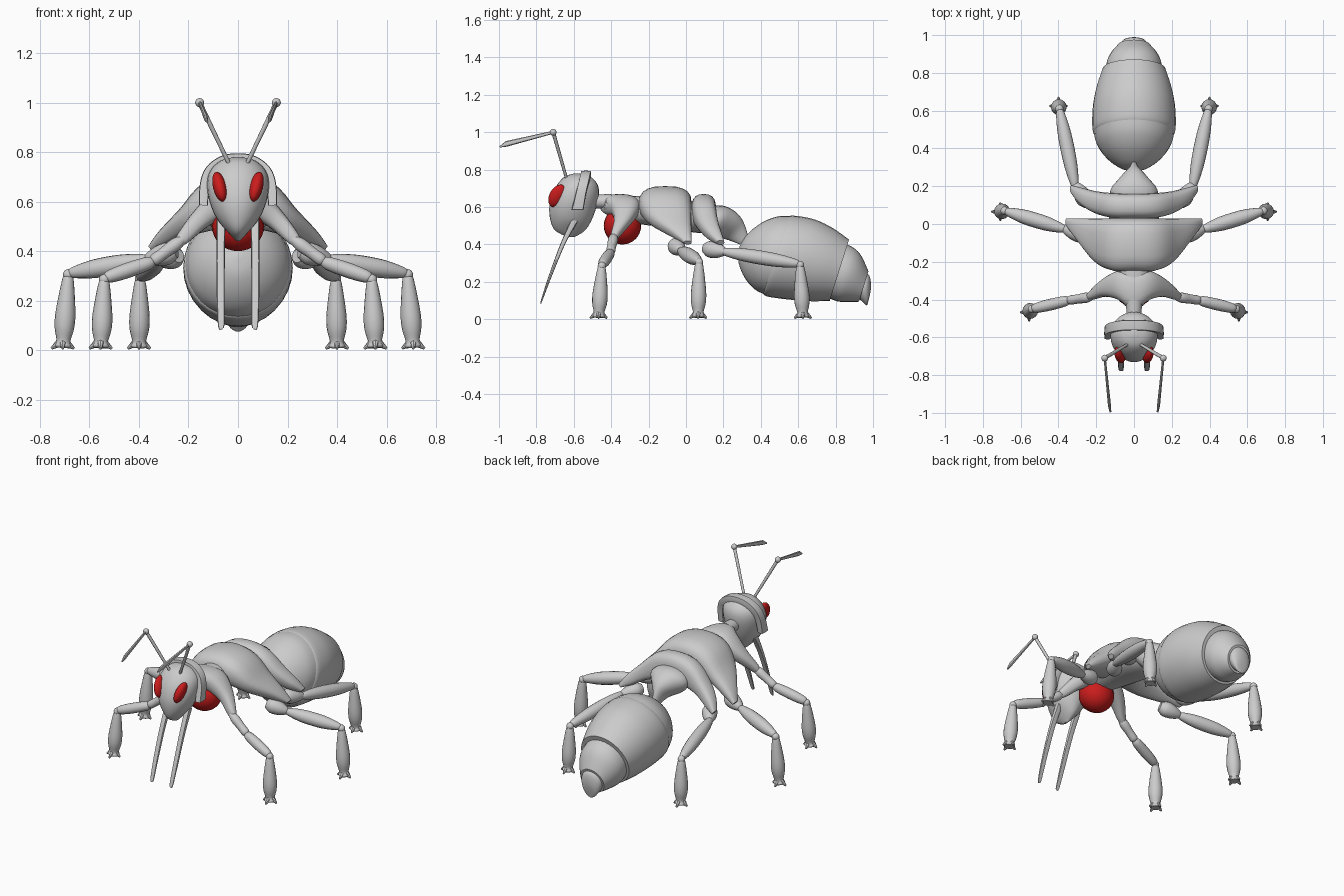
import bpy, bmesh, math
from mathutils import Vector, Matrix, Euler

cube = bpy.data.objects.get("Cube")
if cube:
    bpy.data.objects.remove(cube, do_unlink=True)


def material(name, rgb):
    m = bpy.data.materials.new(name)
    m.use_nodes = True
    m.diffuse_color = (*rgb, 1)
    m.node_tree.nodes["Principled BSDF"].inputs["Base Color"].default_value = (*rgb, 1)
    return m


GREY = material("shell grey", (0.6, 0.6, 0.6))
RED = material("deep red", (0.6, 0.012, 0.012))


def finish(name, bm, mat):
    bmesh.ops.recalc_face_normals(bm, faces=bm.faces)
    me = bpy.data.meshes.new(name)
    bm.to_mesh(me)
    bm.free()
    me.materials.append(mat)
    me.shade_smooth()
    me.set_sharp_from_angle(angle=math.radians(40))
    ob = bpy.data.objects.new(name, me)
    bpy.context.collection.objects.link(ob)
    return ob


def smooth_path(secs, steps):
    """Catmull-Rom interpolation of all section values."""
    out = []
    for i in range(len(secs) - 1):
        p0, p1 = secs[max(i - 1, 0)], secs[i]
        p2, p3 = secs[i + 1], secs[min(i + 2, len(secs) - 1)]
        for k in range(steps):
            t = k / steps
            out.append([0.5 * (2 * b + (c - a) * t + (2 * a - 5 * b + 4 * c - d) * t * t
                               + (3 * b - a - 3 * c + d) * t ** 3)
                        for a, b, c, d in zip(p0, p1, p2, p3)])
    return out + [list(secs[-1])]


def loft(name, secs, ref=(0, 0, 1), axis=None, flat=False, sides=20, power=1, steps=4, mat=GREY):
    """Skin sections (x, y, z, a, b); b runs along ref, a across it."""
    rows = smooth_path(secs, steps)
    pos = [Vector(r[:3]) for r in rows]
    ref = Vector(ref)
    bm = bmesh.new()
    rings = []
    for i, r in enumerate(rows):
        t = Vector(axis) if axis else pos[min(i + 1, len(pos) - 1)] - pos[max(i - 1, 0)]
        if flat:
            t -= ref * t.dot(ref)
        t.normalize()
        v = (ref - t * ref.dot(t)).normalized()
        u = v.cross(t)
        a, b = max(r[3], 0.002), max(r[4], 0.002)
        ring = []
        for k in range(sides):
            w = 2 * math.pi * k / sides
            c, s = math.cos(w), math.sin(w)
            c = math.copysign(abs(c) ** power, c)
            s = math.copysign(abs(s) ** power, s)
            ring.append(bm.verts.new(pos[i] + u * a * c + v * b * s))
        rings.append(ring)
    for p, q in zip(rings, rings[1:]):
        for k in range(sides):
            n = (k + 1) % sides
            bm.faces.new((p[k], p[n], q[n], q[k]))
    bm.faces.new(rings[0])
    bm.faces.new(rings[-1])
    return finish(name, bm, mat)


def arch(name, half, **kw):
    """Plate over the back, given from the ridge to the tip of one side."""
    full = [(-s[0], *s[1:]) for s in reversed(half[1:])] + half
    return loft(name, full, ref=(0, 1, 0), flat=True, **kw)


def limb(name, secs, side, **kw):
    return loft(name, [(s[0] * side, s[1], s[2], s[3], s[-1]) for s in secs], **kw)


def ball(name, loc, scale, rot=(0, 0, 0), mat=GREY):
    bm = bmesh.new()
    bmesh.ops.create_uvsphere(bm, u_segments=24, v_segments=16, radius=1,
                              matrix=Matrix.LocRotScale(Vector(loc), Euler(rot), Vector(scale)))
    return finish(name, bm, mat)


# Abdomen: overlapping round shells on a sloping axis (y, z, radius)
ABDOMEN = {
    "abdomen_front": [(.285, .385, .01), (.305, .38, .08), (.36, .37, .155), (.43, .355, .205), (.5, .34, .222)],
    "abdomen_middle": [(.47, .345, .2), (.49, .34, .224), (.56, .33, .228), (.64, .315, .222),
                       (.73, .29, .203), (.82, .262, .172)],
    "abdomen_rear": [(.78, .27, .15), (.85, .24, .15), (.9, .215, .128), (.95, .175, .085)],
    "abdomen_tip": [(.925, .19, .07), (.96, .165, .07), (.975, .12, .045), (.97, .08, .006)],
}
for part, prof in ABDOMEN.items():
    loft(part, [(0, y, z, r * .97, r) for y, z, r in prof], axis=(0, .95, -.3), sides=32)

# Waist node and stalk
loft("waist_node", [(0, .13, .54, .12, .07), (0, .18, .525, .125, .085), (0, .23, .5, .08, .08),
                    (0, .27, .465, .035, .06), (0, .31, .42, .015, .03)], sides=24)

# Thorax core, neck and three saddle plates
loft("thorax_core", [(0, -.43, .62, .05, .04), (0, -.3, .59, .085, .07), (0, -.1, .57, .12, .08),
                     (0, .08, .54, .13, .08), (0, .18, .52, .09, .06)])
loft("neck", [(0, -.52, .63, .035, .035), (0, -.4, .63, .045, .04)])
arch("front_thorax_plate", [(0, -.355, .61, .06, .105), (.07, -.325, .59, .06, .08), (.15, -.335, .53, .042, .05),
                            (.22, -.375, .455, .028, .026), (.25, -.388, .42, .012, .012)], power=.8)
arch("middle_thorax_plate", [(0, -.11, .622, .09, .14), (.1, -.11, .598, .088, .14), (.2, -.085, .53, .055, .115),
                             (.3, -.025, .455, .032, .055), (.355, .01, .41, .012, .02)], power=.75)
arch("rear_thorax_plate", [(0, .095, .585, .085, .066), (.1, .097, .565, .082, .066), (.2, .115, .51, .052, .058),
                           (.28, .15, .45, .035, .042), (.33, .185, .41, .014, .02)], power=.75)
ball("throat_sac", (0, -.34, .5), (.105, .1, .1), mat=RED)

# Head: wedge tapering to the chin, with a band over the crown
loft("head", [(0, -.615, .44, .006, .02), (0, -.62, .475, .04, .08), (0, -.615, .53, .085, .11),
              (0, -.605, .6, .115, .126), (0, -.59, .67, .125, .125), (0, -.58, .725, .112, .105),
              (0, -.58, .765, .07, .065), (0, -.58, .78, .015, .015)],
     ref=(0, 1, 0), axis=(0, 0, 1), sides=28)
arch("head_band", [(0, -.535, .775, .02, .028), (.06, -.537, .766, .02, .028), (.112, -.547, .728, .02, .028),
                   (.134, -.562, .67, .02, .028), (.14, -.58, .585, .018, .032)], sides=8, power=.3)

# Leg joints from body to knee: coxa start, coxa end, knee, foot
LEGS = {
    "front": ((.22, -.385, .45), (.35, -.405, .355), (.54, -.45, .29), (.555, -.467, 0), .027, .03),
    "middle": ((.25, -.065, .40), (.375, -.025, .365), (.685, .07, .31), (.708, .065, 0), .045, .038),
    "hind": ((.24, .1, .38), (.315, .215, .36), (.395, .61, .295), (.4, .625, 0), .045, .036),
}


def segment(a, b, prof):
    """Sections along a straight line from (fraction, radius) pairs."""
    return [(*Vector(a).lerp(Vector(b), f), r, r) for f, r in prof]


for side, tag in ((1, "left"), (-1, "right")):
    ball(f"{tag}_eye", (.074 * side, -.688, .66), (.027, .042, .066),
         (math.radians(-28), math.radians(14 * side), 0), RED)

    # Antenna: stalk, elbow and widening blade
    limb(f"{tag}_antenna_stalk", [(.03, -.635, .74, .008), (.155, -.71, 1.0, .01)], side, sides=10, steps=1)
    ball(f"{tag}_antenna_elbow", (.155 * side, -.71, 1.0), (.018, .018, .018))
    limb(f"{tag}_antenna_blade", [(.155, -.71, 1.0, .006, .008), (.13, -.96, .938, .008, .015),
                                  (.125, -.995, .922, .005, .004)], side, sides=8, steps=1)

    # Long hanging jaw blade
    limb(f"{tag}_jaw_blade", [(.068, -.595, .53, .018, .018), (.07, -.66, .4, .017, .012),
                              (.07, -.73, .22, .016, .008), (.068, -.772, .1, .013, .004),
                              (.066, -.776, .087, .004, .002)], side, ref=(0, 1, 0), sides=8, power=.6)

    for pos, (root, hip, knee, foot, rc, rf) in LEGS.items():
        n = f"{tag}_{pos}"
        limb(f"{n}_coxa", segment(root, hip, [(0, rc * .6), (.25, rc), (.6, rc * .9), (.9, .024), (1, .012)]),
             side, sides=16)
        limb(f"{n}_thigh", segment(hip, knee, [(-.06, .015), (.05, .026), (.3, rf), (.65, rf),
                                               (.92, .024), (1, .012)]), side, sides=16)
        ball(f"{n}_knee", (knee[0] * side, knee[1], knee[2] - .005), (.022, .022, .022))
        limb(f"{n}_shin", segment(knee, foot, [(0, .015), (.08, .023), (.3, .033), (.55, .041), (.72, .039),
                                               (.88, .028), (.94, .034), (.97, .028)]),
             side, ref=(0, 1, 0), sides=16)
        # Splayed claws around the foot
        for k in range(4):
            w = math.pi / 2 * k
            tip = (foot[0] + .046 * math.cos(w), foot[1] + .046 * math.sin(w), .006)
            limb(f"{n}_claw", [(foot[0], foot[1], .04, .022), (*tip, .005)], side, sides=8, steps=1)
